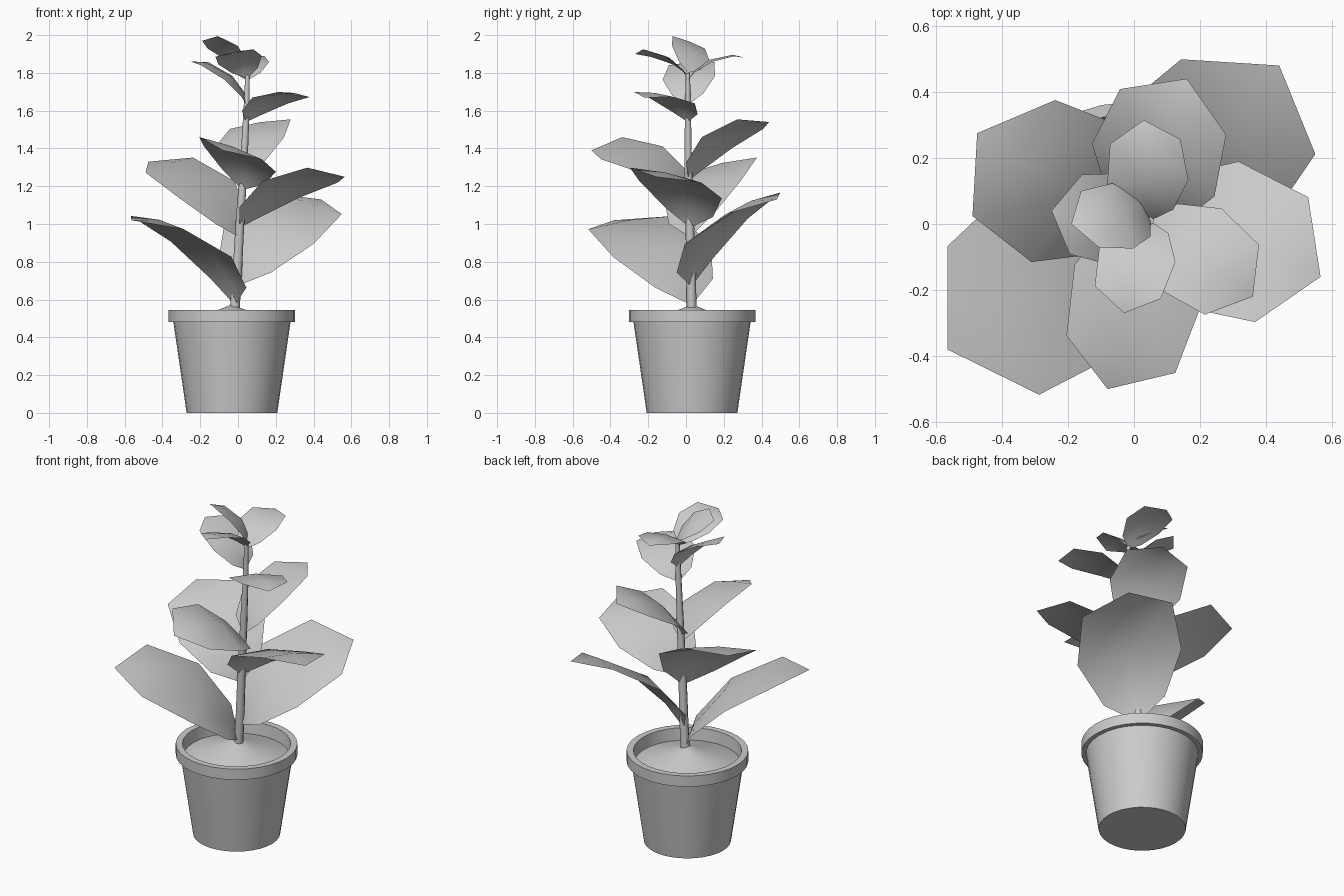
import bpy, math
from mathutils import Vector, Matrix

if "Cube" in bpy.data.objects:
    bpy.data.objects.remove(bpy.data.objects["Cube"])

PX, PY = -0.032, 0.032   # pot axis


def make(name, verts, faces, angle):
    me = bpy.data.meshes.new(name)
    me.from_pydata([tuple(v) for v in verts], [], faces)
    me.validate()
    ob = bpy.data.objects.new(name, me)
    bpy.context.collection.objects.link(ob)
    bpy.ops.object.select_all(action='DESELECT')
    ob.select_set(True)
    bpy.context.view_layer.objects.active = ob
    bpy.ops.object.shade_smooth_by_angle(angle=math.radians(angle))
    return ob


def tube(name, rings, n, angle, cap_start=True, cap_end=True):
    """Stack of circles (x, y, z, radius) joined by quads."""
    verts, faces = [], []
    for x, y, z, r in rings:
        for i in range(n):
            a = 2 * math.pi * i / n
            verts.append((x + r * math.cos(a), y + r * math.sin(a), z))
    for k in range(len(rings) - 1):
        for i in range(n):
            j = (i + 1) % n
            faces.append((k * n + i, k * n + j, (k + 1) * n + j, (k + 1) * n + i))
    if cap_start:
        faces.append(tuple(reversed(range(n))))
    if cap_end:
        faces.append(tuple(range((len(rings) - 1) * n, len(rings) * n)))
    return make(name, verts, faces, angle)


# pot: bottom, tapered wall, rim and inner wall
pot_profile = [(0.24, 0), (0.31, 0.48), (0.335, 0.48), (0.335, 0.545),
               (0.298, 0.545), (0.29, 0.46)]
tube("pot", [(PX, PY, z, r) for r, z in pot_profile], 32, 30, True, False)

# mounded soil
tube("soil", [(PX, PY, z, r) for r, z in [(0.292, 0.472), (0.16, 0.516), (0.06, 0.55), (0.005, 0.572)]],
     32, 40, False, True)

# slightly leaning stem
STEM = [(-0.018, 0.03, 0.54, 0.026), (-0.006, 0.028, 0.7, 0.025), (0.01, 0.02, 1.0, 0.023),
        (0.03, 0.012, 1.3, 0.02), (0.045, 0.01, 1.6, 0.016), (0.05, 0.01, 1.8, 0.011)]
tube("stem", STEM, 8, 60)


def stem_at(z):
    for a, b in zip(STEM, STEM[1:]):
        if z <= b[2]:
            t = (z - a[2]) / (b[2] - a[2])
            return Vector((a[0] + t * (b[0] - a[0]), a[1] + t * (b[1] - a[1]), z))


# leaf cross rows: along, half width, edge height, midrib height (unit length)
ROWS = [(0.13, 0.22, 0.085, 0.095), (0.44, 0.375, 0.145, 0.185), (0.825, 0.325, 0.098, 0.12)]


def leaf(name, base_z, tip, roll):
    base = stem_at(base_z)
    chord = Vector(tip) - base
    u = chord.normalized()
    side = Vector((0, 0, 1)).cross(u).normalized()
    rot = Matrix.Rotation(math.radians(roll), 3, u)
    side, up = rot @ side, rot @ u.cross(side)
    L = chord.length
    verts = [base]
    for a, w, e, m in ROWS:
        for s, h in ((1, e), (0, m), (-1, e)):
            verts.append(base + L * (a * u + s * w * side + h * up))
    verts.append(base + chord)
    faces = [(0, 2, 1), (0, 3, 2)]
    for k in (1, 4):
        faces += [(k, k + 1, k + 4, k + 3), (k + 1, k + 2, k + 5, k + 4)]
    faces += [(7, 8, 10), (8, 9, 10)]
    make(name, verts, [f[::-1] for f in faces], 80)


# leaves from bottom to top: base height, tip, roll in degrees
LEAVES = [
    (0.57, (-0.565, -0.38, 1.02), -9),
    (0.67, (0.44, 0.48, 1.13), 16),
    (0.93, (-0.475, 0.275, 1.33), -13),
    (0.98, (0.565, -0.16, 1.25), -12),
    (1.18, (-0.08, -0.50, 1.39), -20),
    (1.23, (0.16, 0.44, 1.54), -10),
    (1.54, (0.36, -0.22, 1.67), -6),
    (1.63, (-0.25, 0.04, 1.86), -5),
    (1.76, (0.03, 0.315, 1.88), 0),
    (1.77, (-0.03, -0.27, 1.90), 12),
    (1.80, (-0.19, 0.0, 1.97), 25),
]
for i, (bz, tip, roll) in enumerate(LEAVES, 1):
    leaf(f"leaf_{i}", bz, tip, roll)
